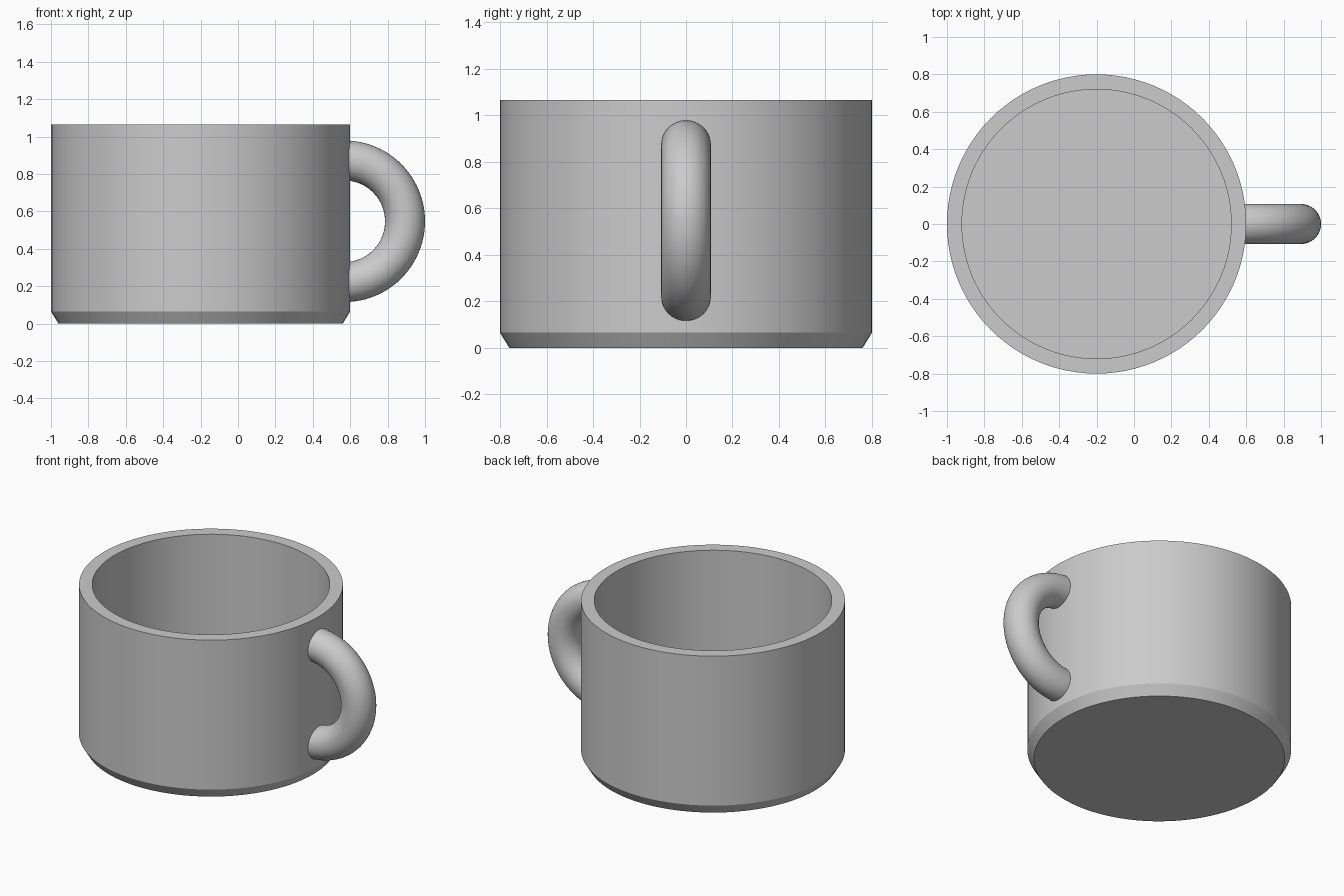
import bpy, bmesh
from math import pi, radians
from mathutils import Matrix, Vector

default = bpy.data.objects.get("Cube")
if default:
    bpy.data.objects.remove(default, do_unlink=True)

GREY = (0.6, 0.6, 0.6, 1)
grey = bpy.data.materials.new("plain grey")
grey.use_nodes = True
grey.diffuse_color = GREY
grey.node_tree.nodes["Principled BSDF"].inputs["Base Color"].default_value = GREY


def finish(bm, name, location):
    """Turn the bmesh into a smooth-shaded object with sharp rims."""
    bmesh.ops.recalc_face_normals(bm, faces=bm.faces)
    mesh = bpy.data.meshes.new(name)
    bm.to_mesh(mesh)
    bm.free()
    mesh.materials.append(grey)
    obj = bpy.data.objects.new(name, mesh)
    obj.location = location
    bpy.context.collection.objects.link(obj)
    bpy.ops.object.select_all(action='DESELECT')
    obj.select_set(True)
    bpy.context.view_layer.objects.active = obj
    bpy.ops.object.shade_smooth_by_angle(angle=radians(25))
    return obj


# Cup body: chamfered foot, straight wall, flat rim, hollow inside
OUTER, INNER, FOOT = 0.8, 0.72, 0.76
HEIGHT, CHAMFER, FLOOR = 1.065, 0.065, 0.08
profile = [(0, 0), (FOOT, 0), (OUTER, CHAMFER), (OUTER, HEIGHT),
           (INNER, HEIGHT), (INNER, FLOOR), (0, FLOOR)]
bm = bmesh.new()
verts = [bm.verts.new((r, 0, z)) for r, z in profile]
edges = [bm.edges.new(pair) for pair in zip(verts, verts[1:])]
bmesh.ops.spin(bm, geom=verts + edges, axis=(0, 0, 1), cent=(0, 0, 0),
               angle=2 * pi, steps=96)
bmesh.ops.remove_doubles(bm, verts=bm.verts, dist=0.0001)
finish(bm, "cup_body", (-0.2, 0, 0))

# Handle: round section swept through a half ring, ends buried in the wall
RING, TUBE = 0.325, 0.107
bm = bmesh.new()
upright = Matrix.Translation(Vector((0, 0, RING))) @ Matrix.Rotation(pi / 2, 4, 'Y')
bmesh.ops.create_circle(bm, segments=40, radius=TUBE, matrix=upright)
bmesh.ops.spin(bm, geom=bm.verts[:] + bm.edges[:], axis=(0, 1, 0),
               cent=(0, 0, 0), angle=pi, steps=48)
bmesh.ops.holes_fill(bm, edges=[e for e in bm.edges if e.is_boundary], sides=0)
finish(bm, "handle", (0.568, 0, 0.547))
